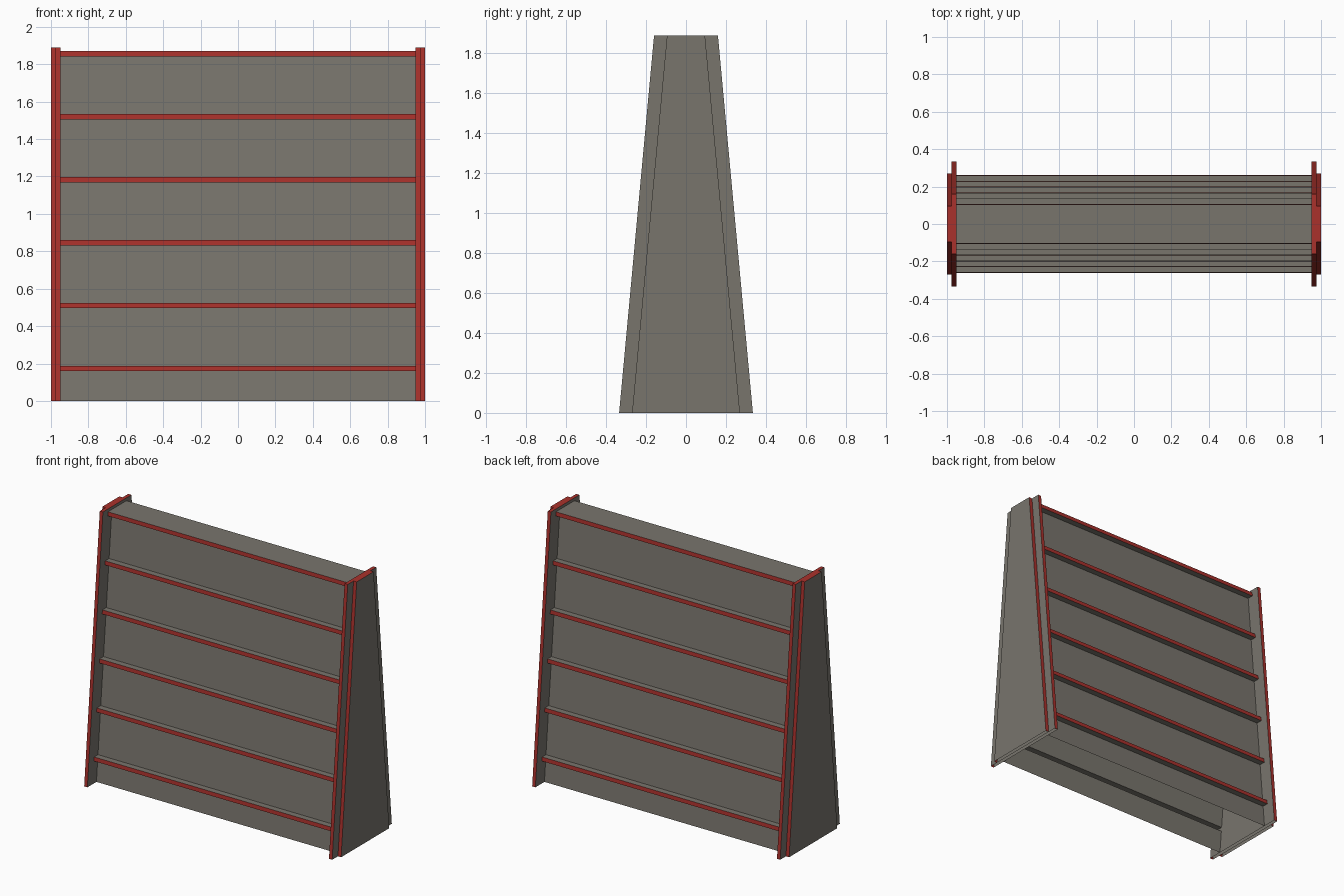
import bpy, bmesh

if "Cube" in bpy.data.objects:
    bpy.data.objects.remove(bpy.data.objects["Cube"])

HEIGHT = 1.89
SLOPE = (0.335 - 0.16) / HEIGHT      # lean shared by every slanted surface


def material(name, rgb):
    m = bpy.data.materials.new(name)
    m.diffuse_color = (*rgb, 1)
    m.use_nodes = True
    m.node_tree.nodes["Principled BSDF"].inputs["Base Color"].default_value = m.diffuse_color
    return m


GREY = material("warm_grey", (0.19, 0.178, 0.152))
RED = material("trim_red", (0.40, 0.031, 0.025))


def extrude_profile(name, half, red, x0, x1, caps):
    """Mirror a half profile (front, bottom to top) in y and extrude it along x.
    red holds a flag per half-profile segment, plus one for the top."""
    profile = half + [(-y, z) for y, z in reversed(half)]
    flags = red + red[:-1][::-1]
    bm = bmesh.new()
    left = [bm.verts.new((x0, y, z)) for y, z in profile]
    right = [bm.verts.new((x1, y, z)) for y, z in profile]
    for i, flag in enumerate(flags):
        f = bm.faces.new((left[i], right[i], right[i + 1], left[i + 1]))
        f.material_index = int(flag)
    if caps:
        bm.faces.new(left)
        bm.faces.new(right[::-1])
    mesh = bpy.data.meshes.new(name)
    bm.to_mesh(mesh)
    bm.free()
    mesh.materials.append(GREY)
    mesh.materials.append(RED)
    ob = bpy.data.objects.new(name, mesh)
    bpy.context.collection.objects.link(ob)


# Hollow double-sided body with six stepped shelves on each face
def wall(z):
    return -(0.233 - SLOPE * z)


DEPTH, THICK = 0.044, 0.028
half, red = [(wall(0), 0)], []
for i in range(6):
    top = 0.187 + i * 0.3366
    low = top - THICK
    half += [(wall(low), low), (wall(low) - DEPTH, low), (wall(top) - DEPTH, top)]
    red += [False, False, True]          # wall, underside, red lip
    if i < 5:
        half.append((wall(top), top))
        red.append(False)                # shelf top
extrude_profile("shelf_body", half, red + [False], -0.95, 0.95, False)

# Layered end panels with red edges
for side, s in (("left", -1), ("right", 1)):
    for layer, bottom, xa, xb in (("inner", 0.335, 0.95, 0.975),
                                  ("outer", 0.27, 0.975, 1.0)):
        x0, x1 = sorted((s * xa, s * xb))
        edge = [(-bottom, 0), (-(bottom - SLOPE * HEIGHT), HEIGHT)]
        extrude_profile(f"{side}_{layer}_end_panel", edge, [True, True], x0, x1, True)
